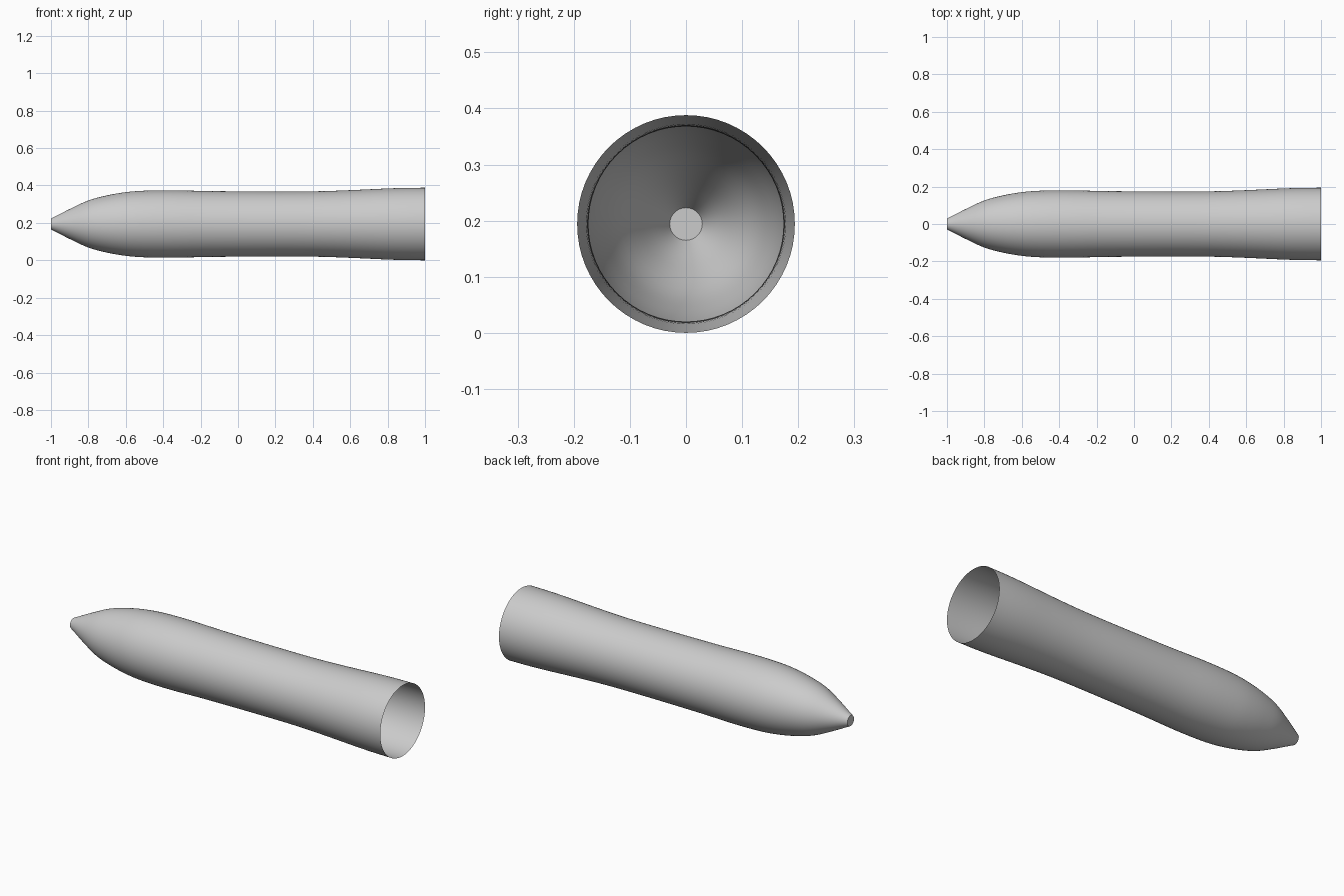
import bpy, bmesh, math
from mathutils import Vector, Matrix

cube = bpy.data.objects.get("Cube")
if cube:
    bpy.data.objects.remove(cube, do_unlink=True)

SIDES = 64
STEPS = 4
RADIUS = 0.194

# Shell profile: position along the axis, radius
PROFILE = [(-1.0, 0.029), (-0.97, 0.044), (-0.9, 0.08), (-0.8, 0.126),
           (-0.7, 0.153), (-0.6, 0.17), (-0.5, 0.178), (-0.35, 0.18),
           (-0.15, 0.176), (0.1, 0.174), (0.35, 0.174), (0.5, 0.177),
           (0.65, 0.183), (0.8, 0.19), (0.9, 0.193), (1.0, RADIUS)]


def smooth_path(points, steps):
    """Pass a smooth curve through the profile points."""
    pts = [Vector(p) for p in points]
    ends = [2 * pts[0] - pts[1]] + pts + [2 * pts[-1] - pts[-2]]
    path = []
    for a, b, c, d in zip(ends, ends[1:], ends[2:], ends[3:]):
        for i in range(steps):
            t = i / steps
            path.append(b + (c - a) * t / 2
                        + (2 * a - 5 * b + 4 * c - d) * t * t / 2
                        + (3 * b - a - 3 * c + d) * t ** 3 / 2)
    return path + [pts[-1]]


grey = bpy.data.materials.new("light grey")
grey.use_nodes = True
colour = (0.6, 0.6, 0.6, 1)
grey.diffuse_color = colour
grey.node_tree.nodes["Principled BSDF"].inputs["Base Color"].default_value = colour

# Thin open shell, revolved around the long axis
bm = bmesh.new()
rings = []
for x, r in smooth_path(PROFILE, STEPS):
    ring = []
    for i in range(SIDES):
        a = math.tau * i / SIDES
        ring.append(bm.verts.new((x, r * math.cos(a), RADIUS + r * math.sin(a))))
    rings.append(ring)
for near, far in zip(rings, rings[1:]):
    for i in range(SIDES):
        j = (i + 1) % SIDES
        bm.faces.new((near[i], far[i], far[j], near[j]))

# Flat cap closing the narrow tip
bm.faces.new(rings[0])

mesh = bpy.data.meshes.new("tapered_shell")
bm.to_mesh(mesh)
bm.free()
mesh.materials.append(grey)
shell = bpy.data.objects.new("tapered_shell", mesh)
bpy.context.collection.objects.link(shell)

# Outward normals: the cap must face away from the opening
bm = bmesh.new()
bm.from_mesh(mesh)
bmesh.ops.recalc_face_normals(bm, faces=bm.faces)
cap = min(bm.faces, key=lambda f: f.calc_center_median().x)
if cap.normal.x > 0:
    bmesh.ops.reverse_faces(bm, faces=bm.faces)
bm.to_mesh(mesh)
bm.free()

bpy.ops.object.select_all(action='DESELECT')
shell.select_set(True)
bpy.context.view_layer.objects.active = shell
bpy.ops.object.shade_smooth_by_angle(angle=math.radians(35))
